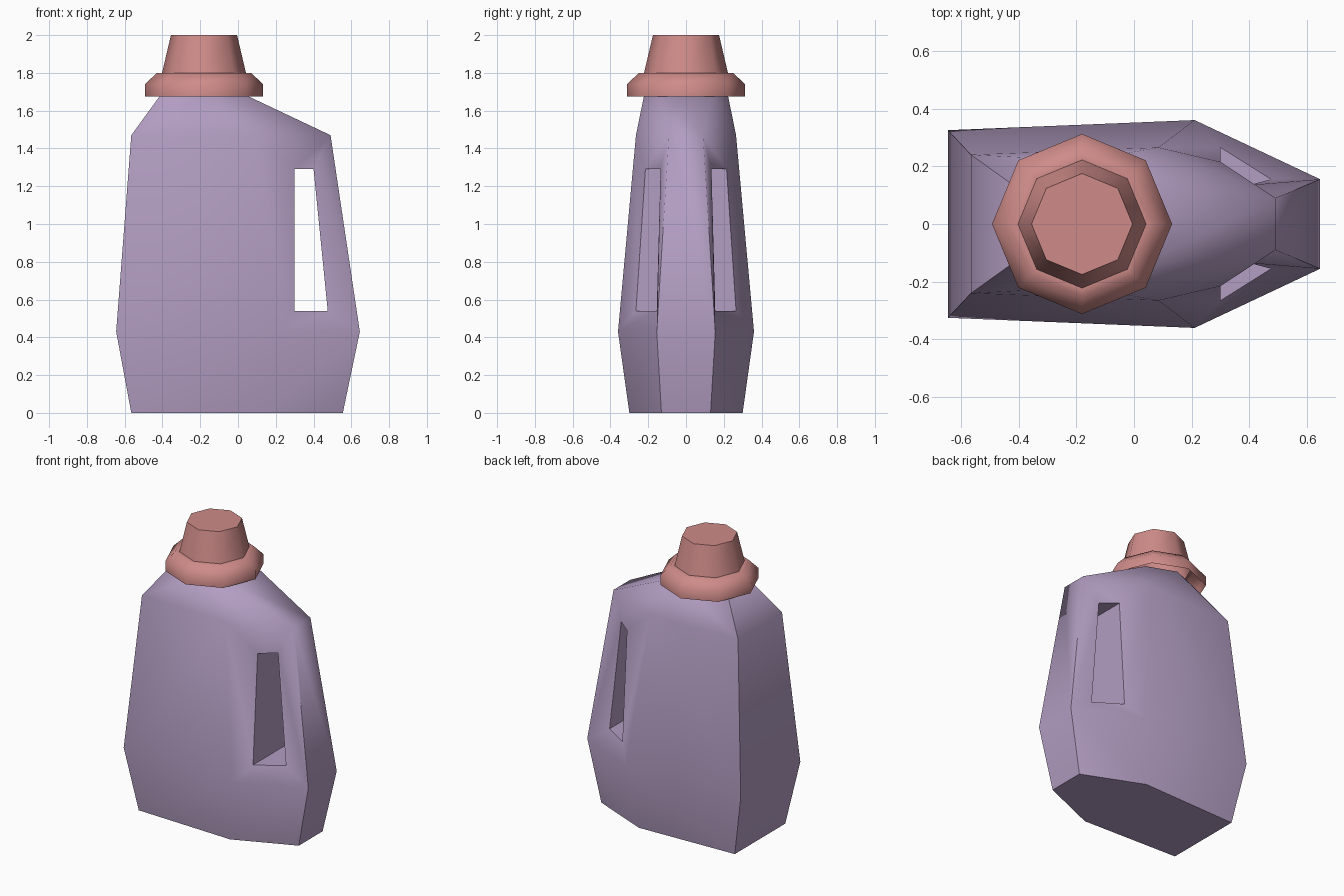
import bpy
import bmesh
import math

cube = bpy.data.objects.get("Cube")
if cube:
    bpy.data.objects.remove(cube, do_unlink=True)


def make_material(name, color):
    mat = bpy.data.materials.new(name)
    mat.diffuse_color = color
    mat.use_nodes = True
    mat.node_tree.nodes["Principled BSDF"].inputs["Base Color"].default_value = color
    return mat


def finish(bm, name, mat, sharp_angle, hard_edges=()):
    """Smooth the faces, keep steep and listed edges sharp, add the object."""
    bm.normal_update()
    for face in bm.faces:
        face.smooth = True
    for edge in bm.edges:
        edge.smooth = edge.calc_face_angle(math.pi) < math.radians(sharp_angle)
    for edge in hard_edges:
        edge.smooth = False
    mesh = bpy.data.meshes.new(name)
    bm.to_mesh(mesh)
    bm.free()
    mesh.materials.append(mat)
    obj = bpy.data.objects.new(name, mesh)
    bpy.context.collection.objects.link(obj)
    return obj


def build_bottle(mat):
    # Each level: height, then (x, half depth) at the left, middle and handle end
    levels = [
        (0.00, [(-0.565, 0.275), (0.15, 0.30), (0.555, 0.13)]),
        (0.43, [(-0.645, 0.325), (0.21, 0.36), (0.645, 0.155)]),
        (1.47, [(-0.565, 0.24), (0.085, 0.265), (0.49, 0.09)]),
        (1.69, [(-0.405, 0.125), (-0.17, 0.22), (0.025, 0.145)]),
    ]
    # Corners of the handle opening on the +y side
    opening = [(0.30, 0.265, 0.54), (0.475, 0.155, 0.54),
               (0.40, 0.135, 1.29), (0.30, 0.215, 1.29)]
    bm = bmesh.new()
    rings, holes = {}, {}
    for side in (1, -1):
        rings[side] = [[bm.verts.new((x, side * y, z)) for x, y in pts]
                       for z, pts in levels]
        holes[side] = [bm.verts.new((x, side * y, z)) for x, y, z in opening]

    for side in (1, -1):
        r = rings[side]
        for i in range(3):
            for j in range(2):
                panel = [r[i][j], r[i][j + 1], r[i + 1][j + 1], r[i + 1][j]]
                if (i, j) == (1, 1):
                    # Frame of faces around the handle opening
                    h = holes[side]
                    for k in range(4):
                        n = (k + 1) % 4
                        bm.faces.new((panel[k], panel[n], h[n], h[k]))
                else:
                    bm.faces.new(panel)

    # Narrow ends, floor and top
    a, b = rings[1], rings[-1]
    for i in range(3):
        for j in (0, 2):
            bm.faces.new((a[i][j], a[i + 1][j], b[i + 1][j], b[i][j]))
    for i in (0, 3):
        bm.faces.new(a[i] + b[i][::-1])

    # Walls of the opening, running through the body
    for k in range(4):
        n = (k + 1) % 4
        bm.faces.new((holes[1][k], holes[1][n], holes[-1][n], holes[-1][k]))
    bmesh.ops.recalc_face_normals(bm, faces=bm.faces[:])
    rim = [bm.edges.get((h[k], h[(k + 1) % 4]))
           for h in holes.values() for k in range(4)]
    return finish(bm, "bottle_body", mat, 62, rim)


def build_cap(mat, center_x=-0.18, sides=8):
    # Profile from the open collar rim up to the flat top
    profile = [(0.312, 1.675), (0.312, 1.74), (0.25, 1.80), (0.222, 1.80), (0.175, 2.0)]
    bm = bmesh.new()
    rings = []
    for radius, z in profile:
        angles = [2 * math.pi * k / sides for k in range(sides)]
        rings.append([bm.verts.new((center_x + radius * math.cos(t),
                                    radius * math.sin(t), z)) for t in angles])
    for low, high in zip(rings, rings[1:]):
        for k in range(sides):
            n = (k + 1) % sides
            bm.faces.new((low[k], low[n], high[n], high[k]))
    bm.faces.new(rings[-1])
    return finish(bm, "cap", mat, 60)


build_bottle(make_material("soft_purple", (0.45, 0.34, 0.54, 1.0)))
build_cap(make_material("dusty_pink", (0.62, 0.26, 0.25, 1.0)))
